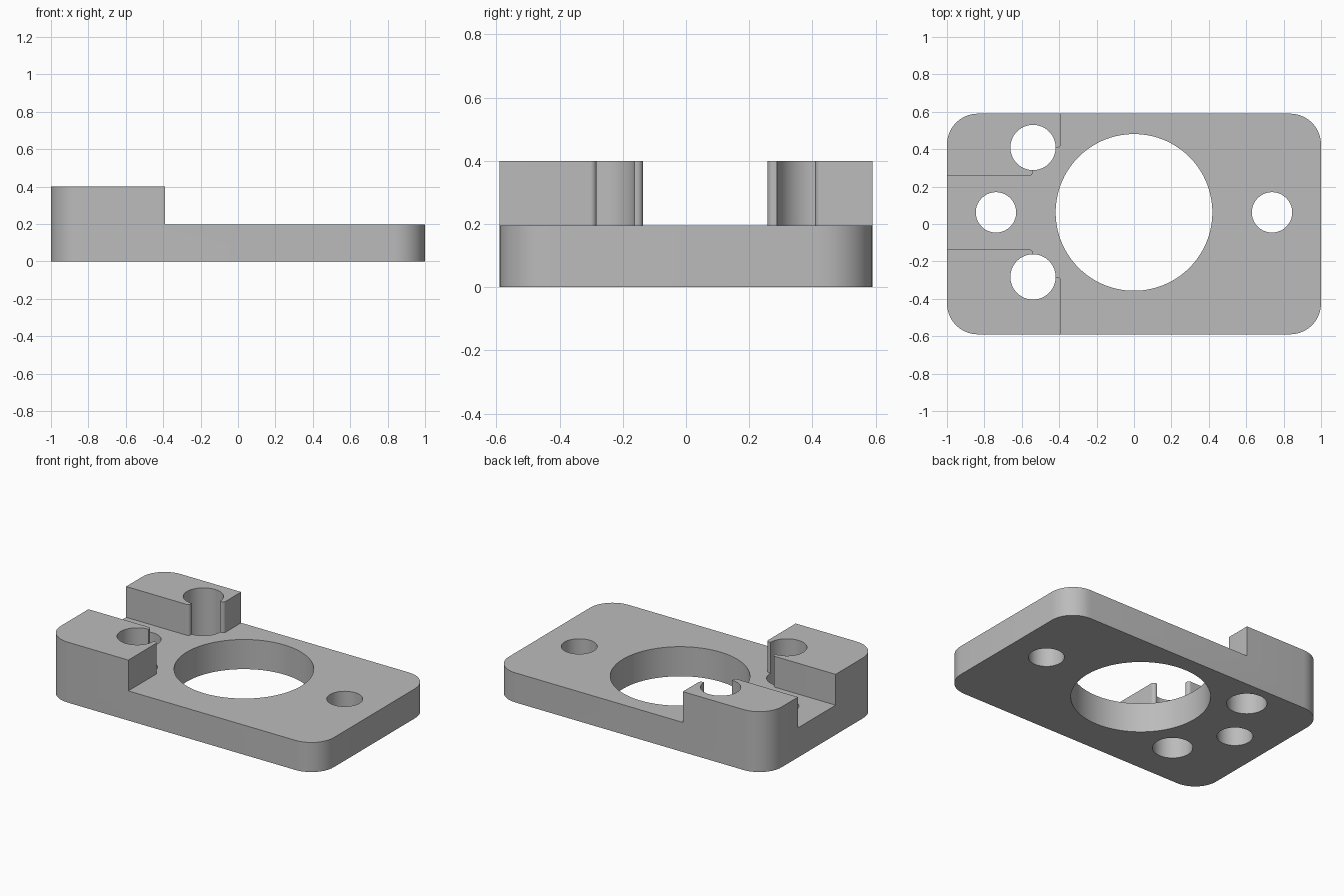
import bpy, bmesh
from math import pi, cos, sin, radians
from mathutils import Vector

if "Cube" in bpy.data.objects:
    bpy.data.objects.remove(bpy.data.objects["Cube"])

HALF_X, HALF_Y = 1.0, 0.59
PLATE_Z, TOP_Z = 0.196, 0.4
MID_Y = 0.062           # centre line of bore and slot
WALL_X = -0.39          # inner face of the raised blocks
POST_X = -0.54          # post hole centres
BACK_Y, FRONT_Y = 0.409, -0.283

grey = bpy.data.materials.new("plain grey")
grey.use_nodes = True
colour = (0.5, 0.5, 0.5, 1)
grey.diffuse_color = colour
grey.node_tree.nodes["Principled BSDF"].inputs["Base Color"].default_value = colour


def outline(corners, steps=10):
    """Turn (x, y, radius) corners into a polygon with rounded right angles."""
    points = []
    for i, (x, y, r) in enumerate(corners):
        p = Vector((x, y))
        if r == 0:
            points.append(p)
            continue
        before = (Vector(corners[i - 1][:2]) - p).normalized()
        after = (Vector(corners[(i + 1) % len(corners)][:2]) - p).normalized()
        centre = p + r * (before + after)
        for k in range(steps + 1):
            t = k / steps * pi / 2
            points.append(centre - r * (after * cos(t) + before * sin(t)))
    return points


def prism(name, points, low, high):
    """Extrude a flat polygon from low to high."""
    bm = bmesh.new()
    face = bm.faces.new([bm.verts.new((p.x, p.y, low)) for p in points])
    side = bmesh.ops.extrude_face_region(bm, geom=[face])["geom"]
    top = [v for v in side if isinstance(v, bmesh.types.BMVert)]
    bmesh.ops.translate(bm, verts=top, vec=(0, 0, high - low))
    bmesh.ops.recalc_face_normals(bm, faces=bm.faces)
    mesh = bpy.data.meshes.new(name)
    bm.to_mesh(mesh)
    bm.free()
    mesh.materials.append(grey)
    obj = bpy.data.objects.new(name, mesh)
    bpy.context.collection.objects.link(obj)
    return obj


def circle(x, y, r, n):
    return [Vector((x + r * cos(2 * pi * (k + 0.5) / n),
                    y + r * sin(2 * pi * (k + 0.5) / n))) for k in range(n)]


def cut(body, cutter):
    """Subtract the cutter from the body and discard it."""
    cutter.hide_render = True
    mod = body.modifiers.new("cut", "BOOLEAN")
    mod.operation, mod.solver, mod.object = "DIFFERENCE", "EXACT", cutter
    bpy.context.view_layer.objects.active = body
    bpy.ops.object.modifier_apply(modifier=mod.name)
    bpy.data.objects.remove(cutter)


# Rounded solid body
R = 0.165
body = prism("mounting_plate", outline([
    (-HALF_X, -HALF_Y, R), (HALF_X, -HALF_Y, R),
    (HALF_X, HALF_Y, R), (-HALF_X, HALF_Y, R)]), 0, TOP_Z)

# Step, slot and corner reliefs that leave two raised blocks
f = 0.02
cut(body, prism("step_cutter", outline([
    (1.2, -0.8, 0), (1.2, 0.8, 0),
    (WALL_X, 0.8, 0), (WALL_X, BACK_Y, f),
    (POST_X, BACK_Y, 0), (POST_X, 0.258, f), (-1.2, 0.258, 0),
    (-1.2, -0.136, 0), (POST_X, -0.136, f), (POST_X, FRONT_Y, 0),
    (WALL_X, FRONT_Y, f), (WALL_X, -0.8, 0)]), PLATE_Z, 0.6))

# Through holes: bore, two bolt holes, two post holes
for x, y, r, n in [(0, MID_Y, 0.419, 96),
                   (-0.738, MID_Y, 0.108, 48), (0.738, MID_Y, 0.108, 48),
                   (POST_X, BACK_Y, 0.121, 48), (POST_X, FRONT_Y, 0.121, 48)]:
    cut(body, prism("hole_cutter", circle(x, y, r, n), -0.2, 0.7))

# Smooth the curved walls and keep the edges crisp
bpy.ops.object.select_all(action="DESELECT")
body.select_set(True)
bpy.context.view_layer.objects.active = body
bpy.ops.object.shade_smooth_by_angle(angle=radians(25))
